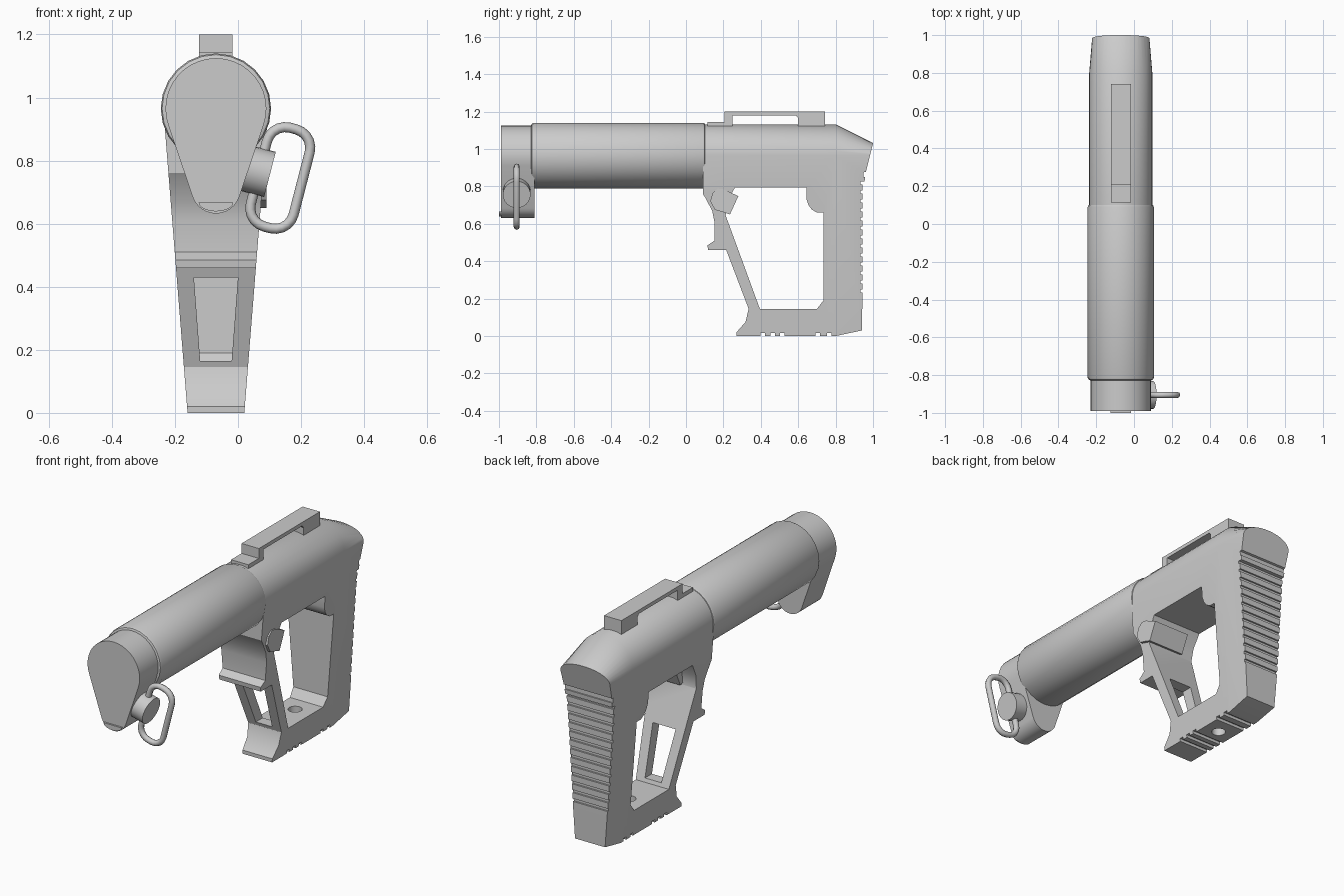
import bpy, bmesh
from math import sin, cos, pi, radians
from mathutils import Vector

if "Cube" in bpy.data.objects:
    bpy.data.objects.remove(bpy.data.objects["Cube"])

CX, CZ = -0.07, 0.965   # shared tube axis


def loft(name, rings):
    """Solid through a list of equal-length closed rings of 3D points."""
    bm = bmesh.new()
    vs = [[bm.verts.new(p) for p in r] for r in rings]
    n = len(vs[0])
    for a, b in zip(vs, vs[1:]):
        for i in range(n):
            j = (i + 1) % n
            bm.faces.new((a[i], a[j], b[j], b[i]))
    bm.faces.new(vs[0])
    bm.faces.new(vs[-1])
    bmesh.ops.recalc_face_normals(bm, faces=bm.faces)
    me = bpy.data.meshes.new(name)
    bm.to_mesh(me)
    bm.free()
    ob = bpy.data.objects.new(name, me)
    bpy.context.collection.objects.link(ob)
    return ob


def side_prism(name, yz, x0, x1):
    return loft(name, [[(x, y, z) for y, z in yz] for x in (x0, x1)])


def front_prism(name, xz, y0, y1):
    return loft(name, [[(x, y, z) for x, z in xz] for y in (y0, y1)])


def arc(cx, cz, r, a0, a1, n):
    return [(cx + r * cos(radians(a0 + (a1 - a0) * i / n)),
             cz + r * sin(radians(a0 + (a1 - a0) * i / n))) for i in range(n + 1)]


def activate(ob):
    bpy.ops.object.select_all(action='DESELECT')
    ob.select_set(True)
    bpy.context.view_layer.objects.active = ob


def boolean(ob, cutter, op='DIFFERENCE'):
    m = ob.modifiers.new("cut", 'BOOLEAN')
    m.operation, m.object, m.solver = op, cutter, 'EXACT'
    activate(ob)
    bpy.ops.object.modifier_apply(modifier=m.name)
    bpy.data.objects.remove(cutter)


def bevel(ob, w, seg=2, angle=40):
    m = ob.modifiers.new("bevel", 'BEVEL')
    m.width, m.segments, m.angle_limit = w, seg, radians(angle)
    activate(ob)
    bpy.ops.object.modifier_apply(modifier=m.name)


def smooth(ob, deg=30):
    activate(ob)
    bpy.ops.object.shade_smooth_by_angle(angle=radians(deg))


# Stock body: tapered cross-section lofted along y, tail end flattened
section = [(CX - .09, -.0), (CX + .09, -.0)] + arc(CX, CZ, .167, 0, 180, 20)


def tail(p, f, s):
    x, z = p
    if z < CZ - .01:
        return p
    return CX + (x - CX) * s, CZ + (z - CZ) * f


tail_section = [tail(p, .34, .89) for p in section]
stock = loft("stock_body", [[(x, .05, z) for x, z in section],
                            [(x, .80, z) for x, z in section],
                            [(x, 1.02, z) for x, z in tail_section]])

# Side outline with ridged butt pad and grooved toe
outline = [(.09, 1.3), (1.0675, 1.3), (.962, .878), (.95, .875), (.95, .85), (.957, .85), (.955, .825)]
for i in range(13):
    z = .825 - i * .048
    outline += [(.934, z), (.934, z - .016), (.943, z - .016), (.943, z - .048)]
outline += [(.941, .03), (.80, .0)]
for y in (.765, .705, .515, .463, .41):
    outline += [(y + .012, 0), (y + .012, .016), (y - .012, .016), (y - .012, 0)]
outline += [(.27, .0), (.27, .02), (.318, .075), (.335, .145), (.215, .46), (.118, .46),
            (.115, .485), (.152, .51), (.152, .61), (.14, .67), (.10, .745), (.09, .76)]
outline = [(y, z if z else -.0) for y, z in outline]
boolean(stock, side_prism("outline", outline, -.5, .5), 'INTERSECT')

# Large side window, front strut window and drain hole
window = [(.262, .795), (.645, .795), (.645, .73), (.655, .70), (.672, .677), (.70, .66), (.735, .66),
          (.735, .19), (.70, .145), (.395, .145), (.212, .645), (.222, .72)]
boolean(stock, side_prism("window", window, -.5, .5))
strut = [(CX - .07, .43), (CX + .07, .43), (CX + .05, .165), (CX - .05, .165)]
boolean(stock, front_prism("strut_window", strut, .05, .6))
hole = [[(x, y, z) for x, y in arc(CX, .60, .036, 0, 345, 23)] for z in (-.1, .3)]
boolean(stock, loft("drain_hole", hole))
smooth(stock)

# Adjustment lever on the right side of the strut
lever = side_prism("release_lever", [(.13, .72), (.142, .765), (.17, .788), (.20, .785), (.28, .748),
                                     (.235, .65), (.20, .662), (.155, .675)], -.13, .09)
smooth(lever)

# Buffer tube
tube = front_prism("buffer_tube", arc(CX, CZ, .175, 0, 345, 23), -.828, .104)
bevel(tube, .014)
smooth(tube, 35)

# Front cap: teardrop with small lower lug
cap = front_prism("front_cap", arc(CX, CZ, .16, -20, 200, 22) + arc(CX, .71, .078, 200, 340, 12),
                  -.99, -.81)
smooth(cap)
lug = front_prism("cap_lug", [(CX + .055 * cos(a * pi / 10), .667 - .028 * sin(a * pi / 10))
                              for a in range(11)], -1.0, -.815)
smooth(lug)

# Sling stud, tilted to the cap's sloping side
u, v, w = Vector((.968, 0, -.25)), Vector((.25, 0, .968)), Vector((0, 1, 0))
base = Vector((-.01, -.905, .785))
stud = loft("sling_stud", [[base + u * d + v * p + w * q for p, q in arc(0, 0, .074, 0, 345, 23)]
                           for d in (0, .115)])
smooth(stud)

# Sling loop: rounded rectangle swept as wire
mid = Vector((.134, -.905, .745))
path = []
for k, (sx, sz) in enumerate(((1, 1), (-1, 1), (-1, -1), (1, -1))):
    path += arc(sx * .01, sz * .102, .06, k * 90, k * 90 + 90, 5)
cu = bpy.data.curves.new("sling_loop", 'CURVE')
cu.dimensions, cu.bevel_depth, cu.bevel_resolution = '3D', .016, 2
sp = cu.splines.new('POLY')
sp.points.add(len(path) - 1)
for pt, (a, b) in zip(sp.points, path):
    pt.co = (*(mid + u * a + v * b), 1)
sp.use_cyclic_u = True
loop = bpy.data.objects.new("sling_loop", cu)
bpy.context.collection.objects.link(loop)
activate(loop)
bpy.ops.object.convert(target='MESH')
smooth(bpy.context.object, 60)

# Top bridge rail with open slot beneath
side_prism("top_rail", [(.115, 1.10), (.115, 1.145), (.207, 1.145), (.207, 1.2), (.742, 1.2), (.742, 1.10),
                        (.60, 1.10), (.60, 1.165), (.588, 1.18), (.248, 1.18), (.248, 1.10)],
           CX - .053, CX + .053)
